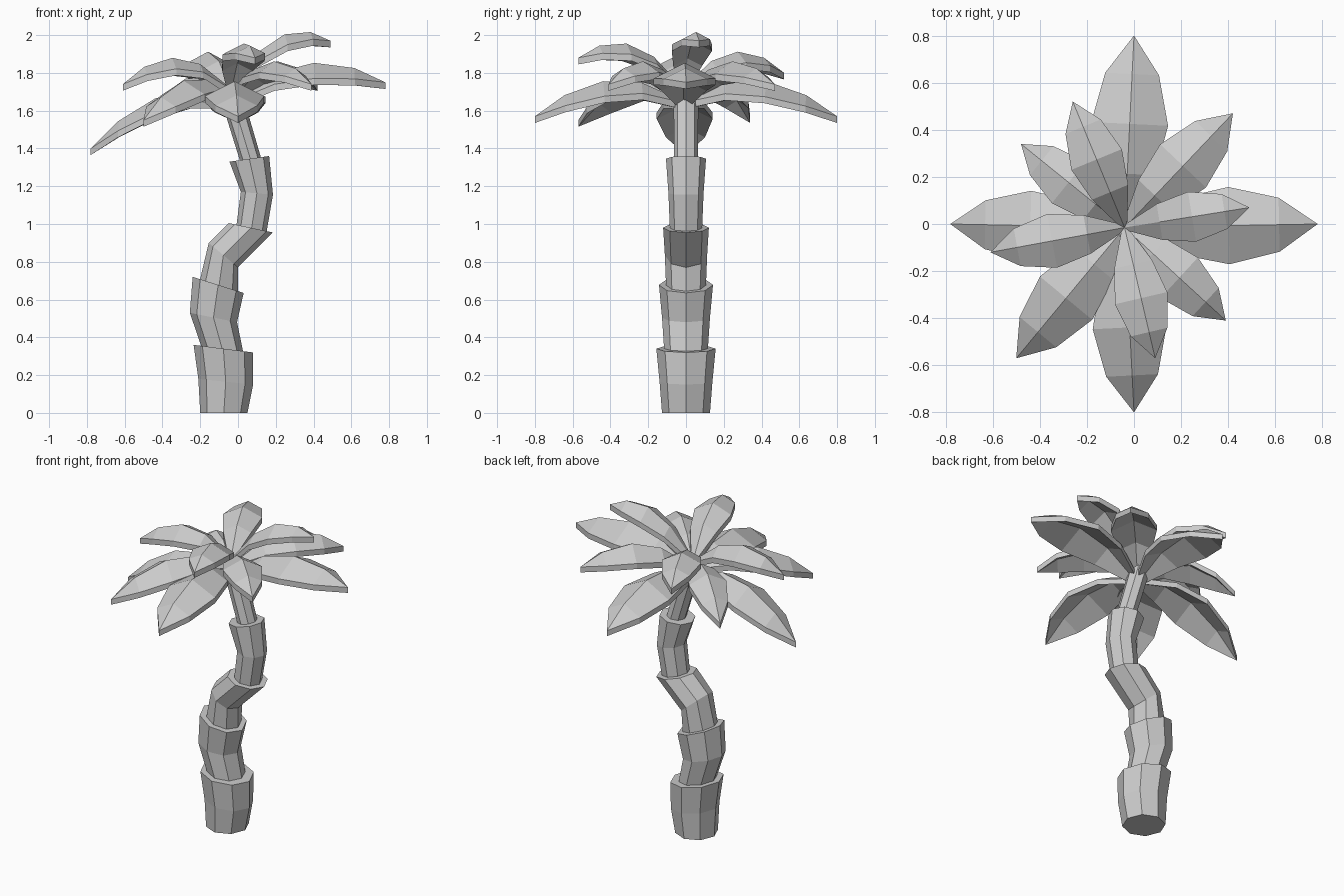
import bpy, bmesh, math
from mathutils import Vector

old = bpy.data.objects.get("Cube")
if old:
    bpy.data.objects.remove(old, do_unlink=True)

grey = bpy.data.materials.new("plain_grey")
grey.use_nodes = True
colour = (0.6, 0.6, 0.6, 1)
grey.diffuse_color = colour
grey.node_tree.nodes["Principled BSDF"].inputs["Base Color"].default_value = colour
SIDES = 8


def make_object(name, bm):
    bmesh.ops.recalc_face_normals(bm, faces=bm.faces)
    mesh = bpy.data.meshes.new(name)
    bm.to_mesh(mesh)
    bm.free()
    mesh.materials.append(grey)
    obj = bpy.data.objects.new(name, mesh)
    bpy.context.scene.collection.objects.link(obj)
    return obj


def trunk_section(name, rings):
    """Loft tilted rings: left x, left z, right x, right z, half depth."""
    bm = bmesh.new()
    loops = []
    for xl, zl, xr, zr, depth in rings:
        loop = []
        for i in range(SIDES):
            a = math.tau * i / SIDES
            s = (math.cos(a) + 1) / 2
            loop.append(bm.verts.new((xl + (xr - xl) * s, depth * math.sin(a), zl + (zr - zl) * s)))
        loops.append(loop)
    for low, high in zip(loops, loops[1:]):
        for i in range(SIDES):
            j = (i + 1) % SIDES
            bm.faces.new((low[i], low[j], high[j], high[i]))
    bm.faces.new(loops[0])
    bm.faces.new(loops[-1])
    return make_object(name, bm)


def leaf(name, root_z, tip, lift=0.15, thick=0.035):
    """Arched blade with a raised midrib and drooping edges."""
    root, tip = Vector((-0.04, -0.015, root_z)), Vector(tip)
    run = Vector((tip.x - root.x, tip.y - root.y, 0))
    side = Vector((-run.y, run.x, 0)).normalized()
    width = 0.2 * run.length
    bm = bmesh.new()
    rows = []
    for t, w in ((0, 0.1), (0.28, 0.72), (0.54, 1), (0.8, 0.7), (1, 0)):
        mid = root.lerp(tip, t) + Vector((0, 0, lift * 4 * t * (1 - t)))
        row = []
        for s in (-1, 0, 1):
            top = mid + side * s * w * width - Vector((0, 0, abs(s) * w * width * 0.5))
            row.append((bm.verts.new(top), bm.verts.new(top - Vector((0, 0, thick)))))
        rows.append(row)
    for a, b in zip(rows, rows[1:]):
        for k in (0, 1):
            bm.faces.new((a[k][0], a[k + 1][0], b[k + 1][0], b[k][0]))
            bm.faces.new((a[k][1], b[k][1], b[k + 1][1], a[k + 1][1]))
        for k in (0, 2):
            bm.faces.new((a[k][0], b[k][0], b[k][1], a[k][1]))
    for k in (0, 1):
        bm.faces.new((rows[0][k][0], rows[0][k][1], rows[0][k + 1][1], rows[0][k + 1][0]))
    bmesh.ops.remove_doubles(bm, verts=bm.verts, dist=0.0005)
    return make_object(name, bm)


# Trunk, flared sections stacked along a bent line
trunk_section("trunk_base", [(-0.2, 0, 0.05, 0, 0.127), (-0.21, 0.18, 0.08, 0.15, 0.14),
                             (-0.235, 0.36, 0.08, 0.32, 0.157)])
trunk_section("trunk_lower", [(-0.19, 0.34, 0.03, 0.31, 0.115), (-0.255, 0.53, -0.005, 0.48, 0.127),
                              (-0.24, 0.72, 0.03, 0.635, 0.143)])
trunk_section("trunk_middle", [(-0.205, 0.69, 0.0, 0.63, 0.105), (-0.155, 0.9, 0.0, 0.77, 0.112),
                               (-0.05, 1.005, 0.185, 0.955, 0.121)])
trunk_section("trunk_upper", [(-0.01, 0.98, 0.15, 0.95, 0.085), (0.015, 1.17, 0.185, 1.155, 0.093),
                              (-0.045, 1.33, 0.165, 1.36, 0.106)])
trunk_section("trunk_top", [(0.015, 1.32, 0.125, 1.34, 0.063), (-0.1, 1.69, 0.02, 1.7, 0.066)])

# Three tiers of leaves
tiers = {
    "lower_leaf": (1.65, [(0.78, 0, 1.75), (0, 0.8, 1.57), (-0.78, 0, 1.4), (0, -0.8, 1.57)]),
    "middle_leaf": (1.68, [(0.42, 0.47, 1.74), (-0.48, 0.34, 1.57), (-0.5, -0.57, 1.55), (0.39, -0.41, 1.74)]),
    "upper_leaf": (1.72, [(0.49, 0.07, 1.97), (-0.26, 0.52, 1.8), (-0.61, -0.12, 1.74), (0.09, -0.57, 1.88)]),
}
for tier, (root_z, tips) in tiers.items():
    for n, tip in enumerate(tips, 1):
        leaf(f"{tier}_{n}", root_z, tip)
